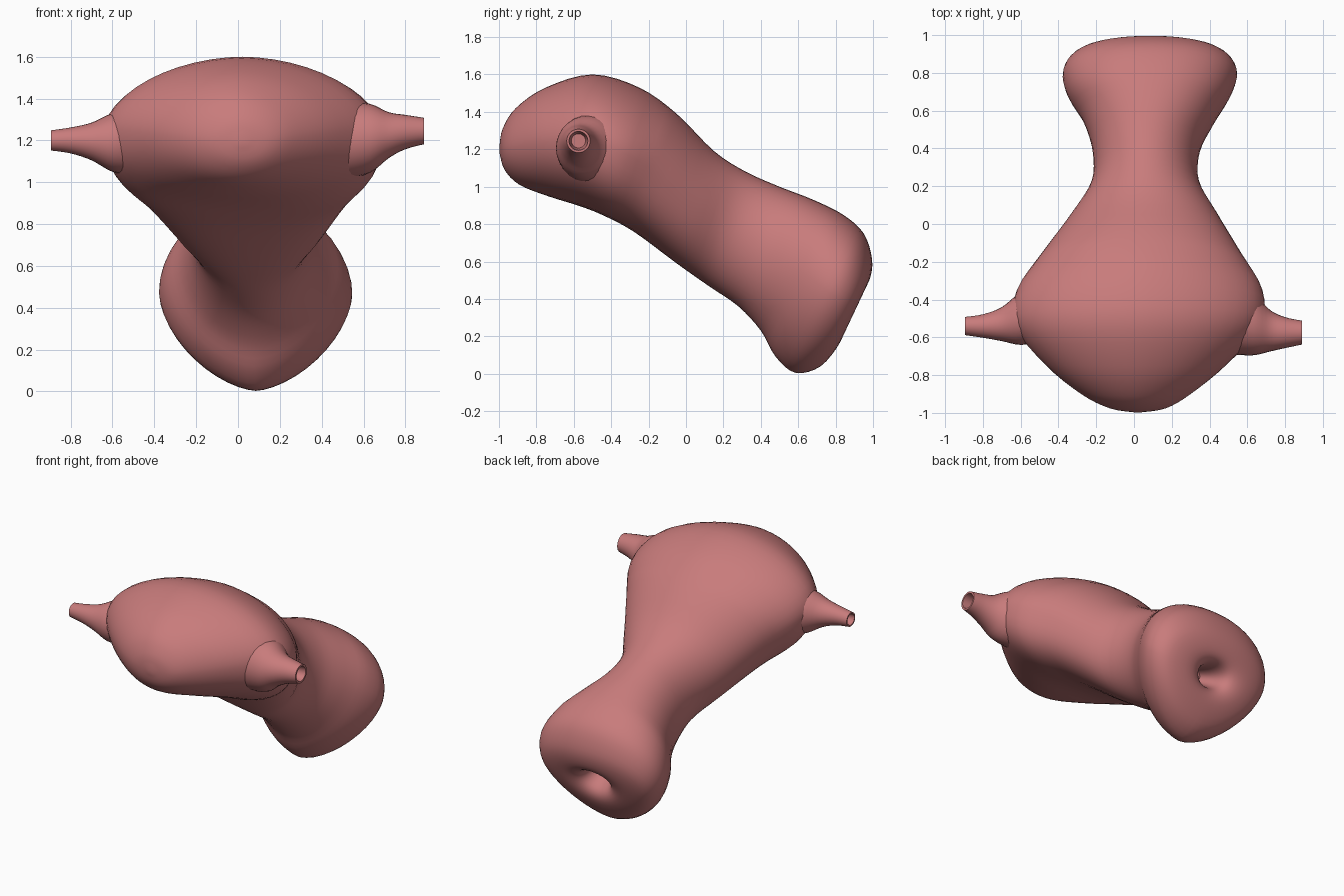
import bpy, bmesh, math
from mathutils import Vector

if "Cube" in bpy.data.objects:
    bpy.data.objects.remove(bpy.data.objects["Cube"])

mat = bpy.data.materials.new("tissue")
mat.diffuse_color = (0.58, 0.2, 0.2, 1)
mat.use_nodes = True
mat.node_tree.nodes["Principled BSDF"].inputs["Base Color"].default_value = mat.diffuse_color


def spline(rows, steps):
    """Catmull-Rom interpolation between rows of section parameters."""
    out = []
    for i in range(len(rows) - 1):
        p = [rows[max(i - 1, 0)], rows[i], rows[i + 1], rows[min(i + 2, len(rows) - 1)]]
        for s in range(steps):
            t = s / steps
            out.append([0.5 * (2 * b + (c - a) * t + (2 * a - 5 * b + 4 * c - d) * t * t
                               + (3 * b - a - 3 * c + d) * t ** 3) for a, b, c, d in zip(*p)])
    return out + [list(rows[-1])]


def loft(name, rings):
    """Skin a list of closed rings, closing both ends with a fan."""
    bm = bmesh.new()
    vr = [[bm.verts.new(p) for p in r] for r in rings]
    n = len(vr[0])
    for a, b in zip(vr, vr[1:]):
        for i in range(n):
            bm.faces.new((a[i], a[(i + 1) % n], b[(i + 1) % n], b[i]))
    for r in (vr[0], vr[-1]):
        c = bm.verts.new(sum((v.co for v in r), Vector()) / n)
        for i in range(n):
            bm.faces.new((r[i], r[(i + 1) % n], c))
    bmesh.ops.recalc_face_normals(bm, faces=bm.faces)
    me = bpy.data.meshes.new(name)
    bm.to_mesh(me)
    bm.free()
    me.materials.append(mat)
    ob = bpy.data.objects.new(name, me)
    bpy.context.collection.objects.link(ob)
    bpy.context.view_layer.objects.active = ob
    ob.select_set(True)
    bpy.ops.object.shade_smooth_by_angle(angle=math.radians(50))
    ob.select_set(False)


def power(v, e):
    return math.copysign(abs(v) ** e, v)


def body_ring(row, n=48):
    """Tilted section: upper y z, lower y z, x centre, half width,
    then roundness of the lower half (below 1 is boxier, above 1 pointed)."""
    yu, zu, yl, zl, cx, hw, el = row
    up, low = Vector((cx, yu, zu)), Vector((cx, yl, zl))
    flare = min(max((yu - 0.4) / 0.4, 0), 1) * min(hw / 0.4, 1)
    mid = low.lerp(up, 0.5 + 0.1 * flare)      # widest point sits higher in the flared end
    eu = 1.08 if yu < -0.1 else 1 - 0.08 * flare
    ring = []
    for i in range(n):
        a = 2 * math.pi * i / n
        e = eu if i < n / 2 else el
        s, c = power(math.sin(a), e), power(math.cos(a), e)
        p = mid + ((up - mid) * s if s > 0 else (low - mid) * -s)
        ring.append(p + Vector((hw * c, 0, 0)))
    return ring


# Body: rounded dome, narrow neck, flared end with an inward dimple
body = [
    (-0.997, 1.22, -0.997, 1.18, 0.02, 0.02, 1),
    (-0.98, 1.31, -0.97, 1.09, 0.02, 0.15, 1),
    (-0.91, 1.42, -0.89, 1.01, 0.01, 0.29, 1),
    (-0.75, 1.53, -0.74, 0.95, 0.01, 0.48, .95),
    (-0.50, 1.60, -0.58, 0.90, 0.02, 0.65, .88),
    (-0.25, 1.53, -0.45, 0.85, 0.03, 0.65, .76),
    (-0.05, 1.39, -0.28, 0.76, 0.04, 0.53, .76),
    (0.15, 1.19, -0.05, 0.59, 0.055, 0.385, .88),
    (0.32, 1.08, 0.12, 0.47, 0.06, 0.285, 1),
    (0.50, 1.0, 0.28, 0.36, 0.065, 0.285, 1),
    (0.68, 0.93, 0.40, 0.23, 0.08, 0.35, 1.08),
    (0.84, 0.85, 0.48, 0.09, 0.08, 0.435, 1.18),
    (0.95, 0.75, 0.585, 0.005, 0.085, 0.46, 1.25),
    (0.995, 0.61, 0.72, 0.04, 0.085, 0.395, 1.2),
    (0.98, 0.50, 0.825, 0.17, 0.085, 0.25, 1.08),
    (0.93, 0.44, 0.84, 0.26, 0.085, 0.13, 1),
    (0.83, 0.44, 0.77, 0.33, 0.085, 0.08, 1),
    (0.70, 0.48, 0.66, 0.40, 0.085, 0.055, 1),
]
loft("body", [body_ring(r) for r in spline(body, 4)])


def tube_ring(row, n=28):
    x, y, z, r = row
    return [(x, y + r * math.cos(2 * math.pi * i / n), z + r * math.sin(2 * math.pi * i / n))
            for i in range(n)]


def side_tube(name, outer):
    """Flared side tube with a hollow open tip."""
    x, y, z, r = outer[-1]
    d = math.copysign(0.12, x)
    rings = spline(outer, 4) + [[x, y, z, r * .8], [x - d, y, z, r * .6]]
    loft(name, [tube_ring(q) for q in rings])


side_tube("left_tube", [
    (-0.50, -0.47, 1.19, 0.155),
    (-0.60, -0.50, 1.19, 0.14),
    (-0.70, -0.53, 1.195, 0.09),
    (-0.80, -0.54, 1.20, 0.062),
    (-0.895, -0.54, 1.20, 0.048),
])
side_tube("right_tube", [
    (0.50, -0.50, 1.20, 0.19),
    (0.63, -0.53, 1.21, 0.165),
    (0.72, -0.565, 1.225, 0.11),
    (0.80, -0.575, 1.24, 0.082),
    (0.89, -0.575, 1.245, 0.063),
])
